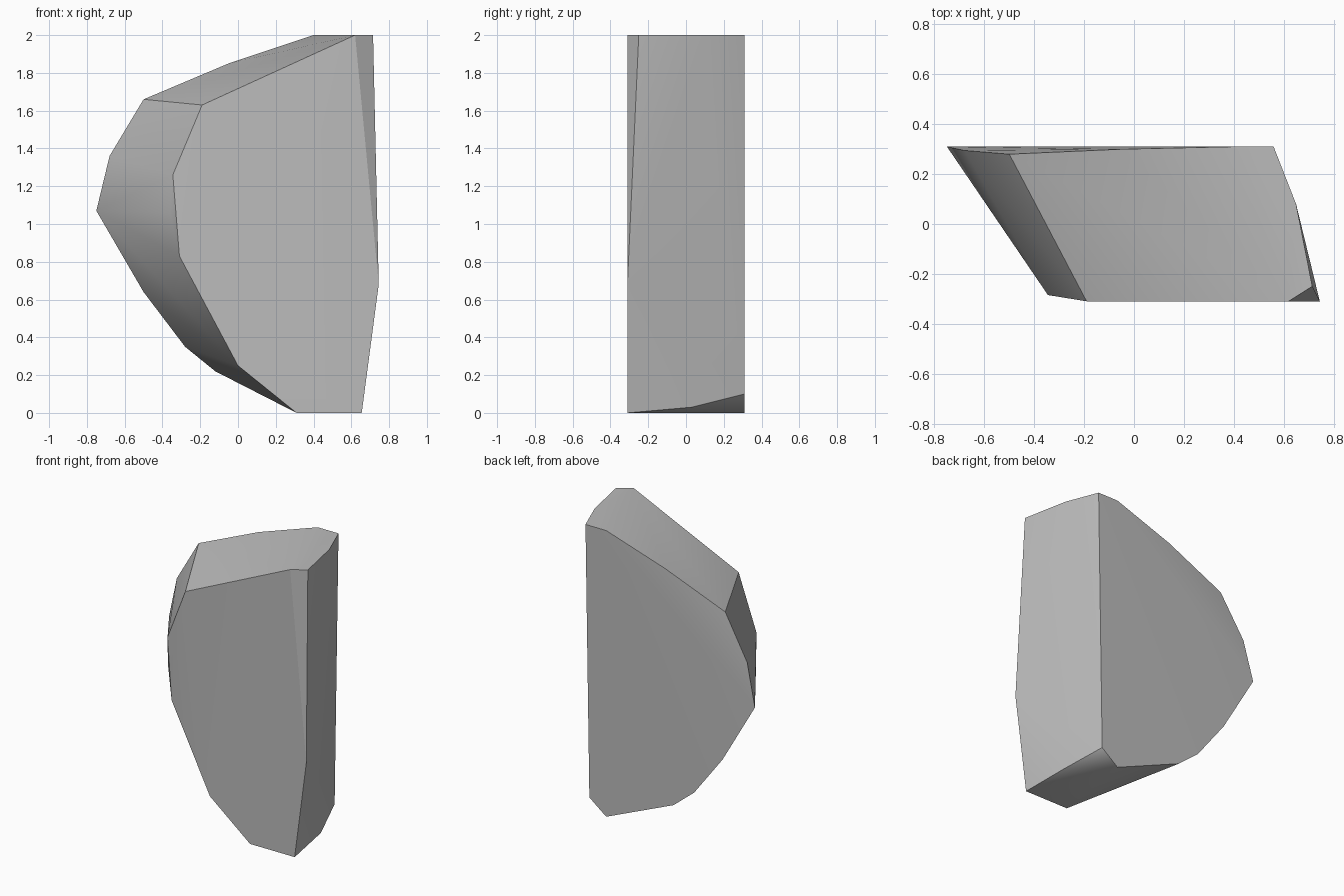
import bpy
import bmesh
import math

default_cube = bpy.data.objects.get("Cube")
if default_cube:
    bpy.data.objects.remove(default_cube, do_unlink=True)

HALF_DEPTH = 0.31


def make_material(name, color):
    """Create a plain matte material with one flat colour."""
    material = bpy.data.materials.new(name)
    material.use_nodes = True
    material.diffuse_color = color
    shader = material.node_tree.nodes["Principled BSDF"]
    shader.inputs["Base Color"].default_value = color
    shader.inputs["Roughness"].default_value = 0.8
    return material


def outline(points, depth):
    """Place a flat (x, z) outline at the given depth."""
    return [(x, depth, z) for x, z in points]


def convex_solid(name, points, material):
    """Wrap a convex skin around the guide points and shade it."""
    bm = bmesh.new()
    for point in points:
        bm.verts.new(point)
    hull = bmesh.ops.convex_hull(bm, input=bm.verts[:])
    leftovers = set(hull["geom_interior"]) | set(hull["geom_unused"])
    loose = [item for item in leftovers if isinstance(item, bmesh.types.BMVert)]
    bmesh.ops.delete(bm, geom=loose, context="VERTS")
    # merge the coplanar triangles into clean facets
    bmesh.ops.dissolve_limit(bm, angle_limit=math.radians(0.5),
                             verts=bm.verts[:], edges=bm.edges[:])
    bmesh.ops.recalc_face_normals(bm, faces=bm.faces[:])
    mesh = bpy.data.meshes.new(name)
    bm.to_mesh(mesh)
    bm.free()
    mesh.materials.append(material)
    obj = bpy.data.objects.new(name, mesh)
    bpy.context.collection.objects.link(obj)
    bpy.ops.object.select_all(action="DESELECT")
    obj.select_set(True)
    bpy.context.view_layer.objects.active = obj
    bpy.ops.object.shade_smooth_by_angle(angle=math.radians(30))
    return obj


# flat front facet
front = outline([(0.62, 2), (-0.19, 1.63), (0, 0.25), (0.31, 0),
                 (0.655, 0), (0.745, 0.68)], -HALF_DEPTH)

# flat back facet
back = outline([(0.56, 2), (0.4, 2), (-0.75, 1.07), (-0.5, 0.64),
                (-0.28, 0.35), (-0.12, 0.22), (0.4, 0), (0.53, 0.1)], HALF_DEPTH)

# worn corners that sit slightly inside the two flat facets
worn_front = [(-0.345, -0.285, 1.26), (-0.36, -0.26, 1.06), (-0.31, -0.29, 0.83)]
worn_back = [(-0.68, 0.295, 1.36), (-0.5, 0.28, 1.66), (-0.05, 0.3, 1.85)]

# chipped side: upper corner, upper bend and lower bend
chipped_side = [(0.715, -0.25, 2), (0.65, 0.08, 2), (0.62, 0.03, 0.03)]

stone_grey = make_material("stone_grey", (0.5, 0.5, 0.5, 1))
convex_solid("rock_shard", front + back + worn_front + worn_back + chipped_side,
             stone_grey)
